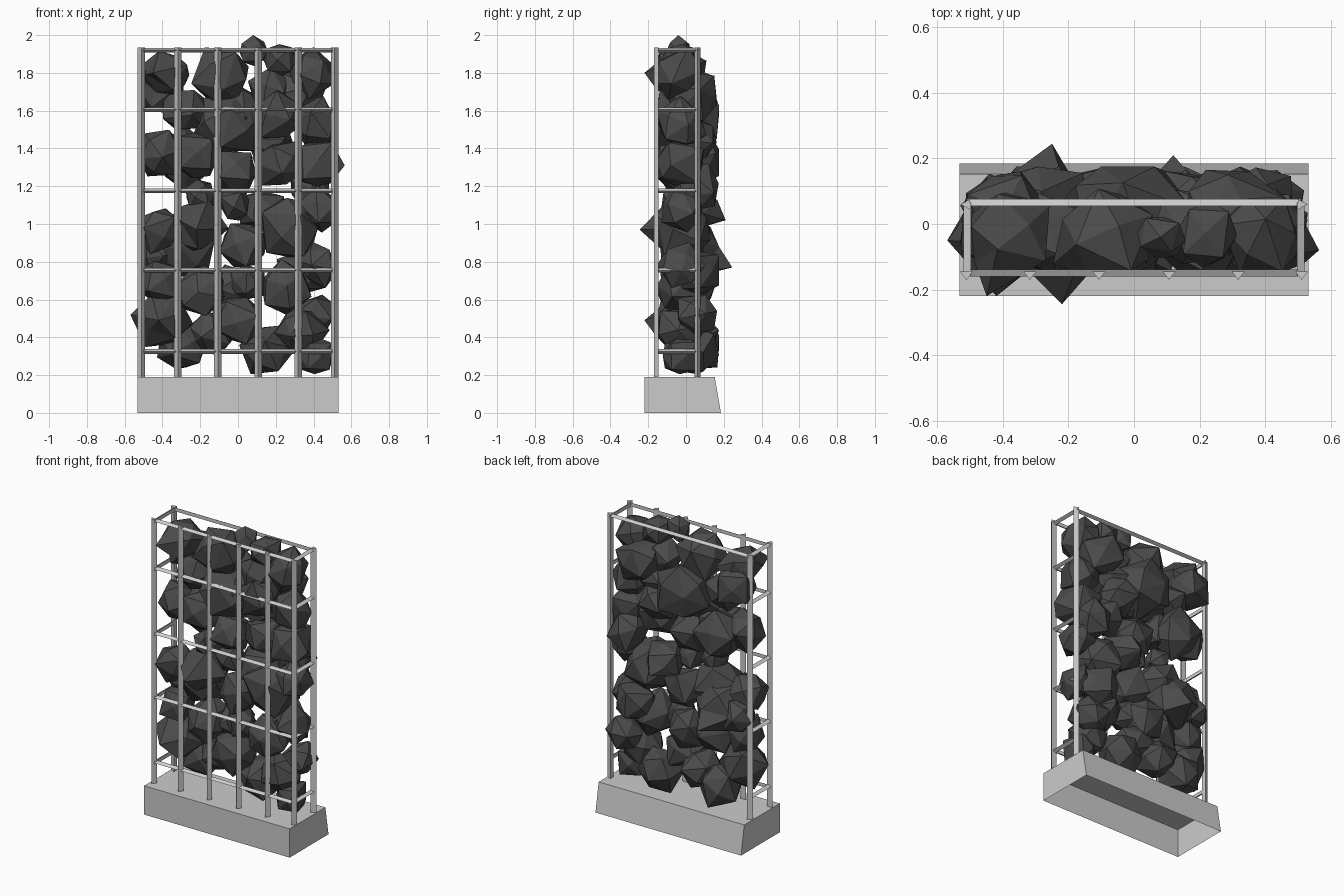
import bpy, bmesh, random
from mathutils import Vector, Euler, Matrix

if "Cube" in bpy.data.objects:
    bpy.data.objects.remove(bpy.data.objects["Cube"])

random.seed(11)


def add_object(name, bm, mat=None):
    bmesh.ops.recalc_face_normals(bm, faces=bm.faces)
    me = bpy.data.meshes.new(name)
    bm.to_mesh(me)
    bm.free()
    ob = bpy.data.objects.new(name, me)
    bpy.context.collection.objects.link(ob)
    if mat:
        me.materials.append(mat)
    return ob


def tri_bar(name, p, q, out, half_width, depth):
    """Three-sided bar from p to q with its ridge pointing along out."""
    p, q, out = Vector(p), Vector(q), Vector(out)
    side = (q - p).normalized().cross(out) * half_width
    section = [out * depth * 0.6, side - out * depth * 0.4, -side - out * depth * 0.4]
    bm = bmesh.new()
    a, b = [[bm.verts.new(end + s) for s in section] for end in (p, q)]
    bm.faces.new(a)
    bm.faces.new(b)
    for i in range(3):
        j = (i + 1) % 3
        bm.faces.new((a[i], a[j], b[j], b[i]))
    return add_object(name, bm)


# Plinth: sloped back, open underneath
bm = bmesh.new()
bmesh.ops.create_cube(bm, size=1)
for v in bm.verts:
    top = v.co.z > 0
    back = v.co.y > 0
    v.co = ((0.532 if v.co.x > 0 else -0.532),
            ((0.152 if top else 0.185) if back else -0.22),
            0.19 if top else 0)
bmesh.ops.recalc_face_normals(bm, faces=bm.faces)
bmesh.ops.delete(bm, geom=[f for f in bm.faces if f.calc_center_median().z < 0.01],
                 context='FACES_ONLY')
add_object("plinth", bm)

# Cage posts
FRONT, BACK, SIDE = -0.155, 0.06, 0.512
for x in (-SIDE, -0.318, -0.107, 0.107, 0.318, SIDE):
    tri_bar("front_post", (x, FRONT, 0.19), (x, FRONT, 1.935), (0, -1, 0), 0.02, 0.026)
for s in (-1, 1):
    tri_bar("back_post", (s * SIDE, BACK, 0.19), (s * SIDE, BACK, 1.935), (s, 0, 0), 0.016, 0.03)

# Cage rails
for z in (0.325, 0.755, 1.175, 1.605, 1.92):
    tri_bar("front_rail", (-0.5, -0.147, z), (0.5, -0.147, z), (0, -1, 0), 0.012, 0.022)
    for s in (-1, 1):
        tri_bar("side_rail", (s * 0.507, -0.155, z), (s * 0.507, 0.065, z), (s, 0, 0), 0.012, 0.022)
tri_bar("back_rail", (-0.51, 0.063, 1.92), (0.51, 0.063, 1.92), (0, 1, 0), 0.012, 0.022)

# Rocks: (x, z, radius) for the front and back layers
front_rocks = [
    (-0.38, 1.79, .13), (-0.09, 1.79, .16), (0.08, 1.91, .07), (0.22, 1.87, .10),
    (0.39, 1.80, .13), (0.17, 1.71, .11), (-0.28, 1.60, .13), (-0.42, 1.38, .13),
    (-0.05, 1.53, .16), (0.20, 1.57, .14), (0.41, 1.53, .13), (-0.23, 1.36, .13),
    (-0.02, 1.27, .13), (0.22, 1.32, .12), (0.41, 1.32, .13), (-0.42, 0.97, .12),
    (-0.23, 0.99, .15), (0.03, 0.89, .13), (0.27, 0.98, .17), (0.43, 0.78, .11),
    (-0.42, 0.70, .12), (-0.19, 0.65, .13), (0.05, 0.69, .10), (0.25, 0.66, .13),
    (-0.40, 0.50, .14), (0.00, 0.50, .14), (0.33, 0.43, .13), (0.41, 0.30, .10),
    (-0.20, 1.15, .08), (0.43, 1.08, .12), (-0.02, 1.11, .09)]
back_rocks = [
    (0.30, 1.68, .15), (-0.03, 1.57, .18), (-0.40, 1.70, .13), (0.17, 1.44, .12),
    (-0.28, 1.34, .15), (0.12, 1.07, .13), (0.38, 1.20, .12), (-0.27, 0.88, .16),
    (0.33, 0.74, .13), (-0.04, 0.66, .12), (-0.30, 0.36, .14), (-0.14, 0.42, .13),
    (0.15, 0.34, .13), (0.41, 0.52, .11), (-0.42, 0.84, .10)]
stone = bpy.data.materials.new("dark_stone")
stone.diffuse_color = (0.07, 0.07, 0.07, 1)
stone.use_nodes = True
stone.node_tree.nodes["Principled BSDF"].inputs["Base Color"].default_value = stone.diffuse_color
rocks = []


def rock(x, y, z, r, y_min, y_max):
    """Rough cube with every face raised to a low point."""
    bm = bmesh.new()
    bmesh.ops.create_cube(bm, size=r * 1.28)
    bmesh.ops.poke(bm, faces=bm.faces[:], offset=r * 0.3)
    turn = Euler([random.uniform(0, 6.28) for _ in range(3)]).to_matrix()
    size = Matrix.Diagonal([random.uniform(0.9, 1.12) for _ in range(3)])
    for v in bm.verts:
        co = turn @ (size @ (v.co * random.uniform(0.92, 1.1))) + Vector((x, y, z))
        v.co = (max(-0.53, min(0.53, co.x)), max(y_min, min(y_max, co.y)),
                max(0.205, min(1.965, co.z)))
    rocks.append(add_object("rock", bm, stone))


for layer, y, lo, hi in ((front_rocks, -0.035, -0.155, 0.13), (back_rocks, 0.045, -0.12, 0.175)):
    for x, z, r in layer:
        rock(x, y + random.uniform(-0.01, 0.015), z, r, lo, hi)

# Sharp corners that stick out of the cage
for tip in ((-0.22, -0.245, 0.97), (-0.25, 0.245, 0.77), (-0.57, -0.05, 0.52), (0.565, -0.08, 1.31),
            (0.08, -0.04, 2.0), (-0.45, -0.22, 1.80), (0.12, 0.21, 1.02), (-0.42, -0.22, 0.49)):
    tip = Vector(tip)
    nearest = min((v for o in rocks for v in o.data.vertices), key=lambda v: (v.co - tip).length)
    nearest.co = tip
